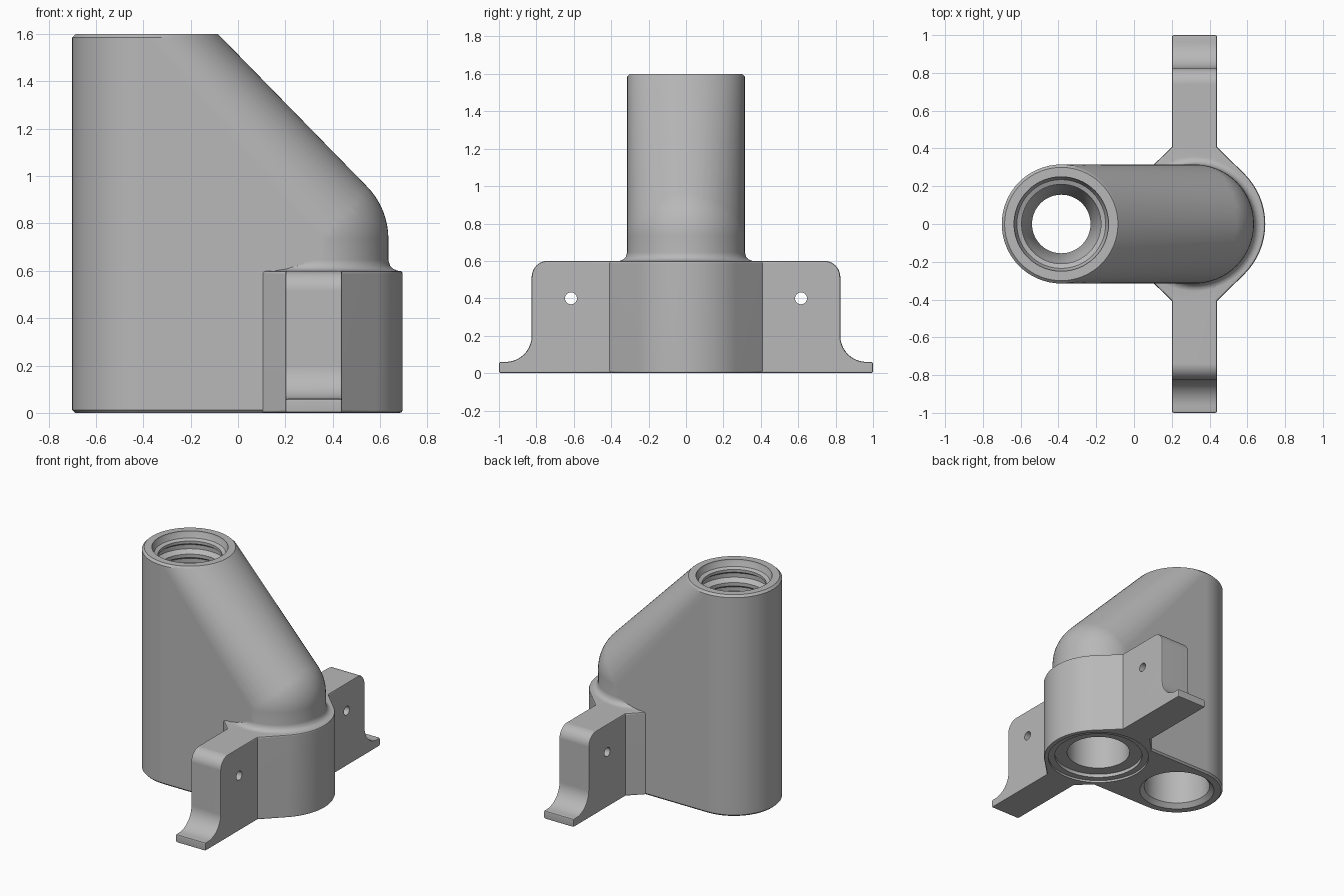
import bpy, bmesh, math
from math import sin, cos, pi
from mathutils import Vector

cube = bpy.data.objects.get("Cube")
if cube:
    bpy.data.objects.remove(cube, do_unlink=True)

SEG = 64
COLUMN_X, SOCKET_X, R = -0.385, 0.32, 0.315

grey = bpy.data.materials.new("light_grey")
grey.use_nodes = True
grey.diffuse_color = (0.48, 0.48, 0.48, 1)
grey.node_tree.nodes["Principled BSDF"].inputs["Base Color"].default_value = grey.diffuse_color


def finish(bm, name):
    bmesh.ops.recalc_face_normals(bm, faces=bm.faces)
    mesh = bpy.data.meshes.new(name)
    bm.to_mesh(mesh)
    bm.free()
    mesh.materials.append(grey)
    obj = bpy.data.objects.new(name, mesh)
    bpy.context.collection.objects.link(obj)
    return obj


def circle(x, r, z):
    return [Vector((x + r * cos(2 * pi * i / SEG), r * sin(2 * pi * i / SEG), z)) for i in range(SEG)]


def hull(points, name):
    bm = bmesh.new()
    for p in points:
        bm.verts.new(p)
    res = bmesh.ops.convex_hull(bm, input=bm.verts)
    loose = [v for v in bm.verts if not v.link_faces]
    bmesh.ops.delete(bm, geom=loose, context='VERTS')
    bmesh.ops.dissolve_limit(bm, angle_limit=0.002, verts=bm.verts, edges=bm.edges)
    return finish(bm, name)


def lathe(profile, x, name):
    """Capped solid of revolution about a vertical axis."""
    bm = bmesh.new()
    rings = [[bm.verts.new(p) for p in circle(x, r, z)] for r, z in profile]
    for a, b in zip(rings, rings[1:]):
        for i in range(SEG):
            j = (i + 1) % SEG
            bm.faces.new((a[i], a[j], b[j], b[i]))
    bm.faces.new(rings[0])
    bm.faces.new(rings[-1])
    return finish(bm, name)


def prism(outline, axis, start, depth, name):
    """Extrude an outline of 2D points along x or z."""
    bm = bmesh.new()
    place = (lambda a, b: (start, a, b)) if axis == 'X' else (lambda a, b: (a, b, start))
    face = bm.faces.new([bm.verts.new(place(a, b)) for a, b in outline])
    out = bmesh.ops.extrude_face_region(bm, geom=[face])
    shift = Vector((depth, 0, 0)) if axis == 'X' else Vector((0, 0, depth))
    bmesh.ops.translate(bm, vec=shift, verts=[v for v in out['geom'] if isinstance(v, bmesh.types.BMVert)])
    return finish(bm, name)


def arc(cx, cy, r, start, end, n=10):
    angles = [math.radians(start + (end - start) * i / n) for i in range(n + 1)]
    return [(cx + r * cos(t), cy + r * sin(t)) for t in angles]


def apply(obj, kind, **settings):
    mod = obj.modifiers.new(kind.lower(), kind)
    for key, value in settings.items():
        setattr(mod, key, value)
    bpy.context.view_layer.objects.active = obj
    bpy.ops.object.modifier_apply(modifier=mod.name)


def combine(obj, other, operation):
    apply(obj, 'BOOLEAN', object=other, operation=operation, solver='EXACT')
    bpy.data.objects.remove(other, do_unlink=True)


# Housing: tall column blended into a lower, dome-topped socket
points = []
for x in (COLUMN_X, SOCKET_X):
    points += circle(x, R - 0.012, 0) + circle(x, R, 0.012)
points += circle(COLUMN_X, R, 1.585) + circle(COLUMN_X, R - 0.015, 1.6)
for k in range(16):
    t = k * pi / 32
    points += circle(SOCKET_X, R * cos(t), 0.735 + R * sin(t))
points.append(Vector((SOCKET_X, 0, 0.735 + R)))
housing = hull(points, "housing")

# Collar round the socket, flared out to the wings
half = 0.12
flare = [Vector((SOCKET_X + sx * half, sy * 0.408, z)) for sx in (-1, 1) for sy in (-1, 1) for z in (0, 0.6)]
collar = hull(circle(SOCKET_X, 0.375, 0) + circle(SOCKET_X, 0.375, 0.6) + flare, "collar")
apply(collar, 'BEVEL', width=0.012, segments=2, limit_method='ANGLE', angle_limit=math.radians(60))

# Mounting wings with rounded shoulder and swept foot
outline = [(0.3, 0), (1, 0), (1, 0.06)]
outline += arc(0.965, 0.2, 0.14, 270, 180)
outline += arc(0.74, 0.515, 0.085, 0, 90)
outline += [(0.3, 0.6)]
wing = prism(outline, 'X', SOCKET_X - half, 2 * half, "wings")
apply(wing, 'BEVEL', width=0.01, segments=2, limit_method='ANGLE', angle_limit=math.radians(50))
screw = prism(arc(0.615, 0.4, 0.032, 0, 345, 23), 'X', 0, 0.7, "screw_cutter")
combine(wing, screw, 'DIFFERENCE')
apply(wing, 'MIRROR', use_axis=(False, True, False))

# Small fillet where the dome rises from the collar
fillet = lathe([(0.25, 0.56), (0.355, 0.56), (0.355, 0.6), (0.335, 0.608), (0.322, 0.622),
                (0.315, 0.645), (0.25, 0.645)], SOCKET_X, "fillet")

for part in (collar, wing, fillet):
    combine(housing, part, 'UNION')

# Column bore: ridged mouth on top, plain counterbore below
bore = [(0.275, -0.02), (0.255, 0), (0.225, 0.03), (0.22, 0.3), (0.155, 0.3), (0.155, 1.1), (0.2, 1.2)]
for k in range(3):
    z = 1.25 + 0.1 * k
    bore += [(0.21, z), (0.24, z + 0.025), (0.24, z + 0.055), (0.21, z + 0.075)]
bore += [(0.21, 1.545), (0.235, 1.555), (0.25, 1.59), (0.25, 1.65)]
combine(housing, lathe(bore, COLUMN_X, "column_cutter"), 'DIFFERENCE')

# Socket bore with stepped seat
seat = [(0.345, -0.02), (0.345, 0.015), (0.3, 0.015), (0.3, 0.04), (0.215, 0.04), (0.215, 0.3),
        (0.17, 0.3), (0.17, 0.65)]
combine(housing, lathe(seat, SOCKET_X, "socket_cutter"), 'DIFFERENCE')

# Smooth shading with crisp edges
bpy.ops.object.select_all(action='DESELECT')
housing.select_set(True)
bpy.context.view_layer.objects.active = housing
bpy.ops.object.shade_smooth_by_angle(angle=math.radians(30))
weighted = housing.modifiers.new("weighted_normals", 'WEIGHTED_NORMAL')
weighted.keep_sharp = True
